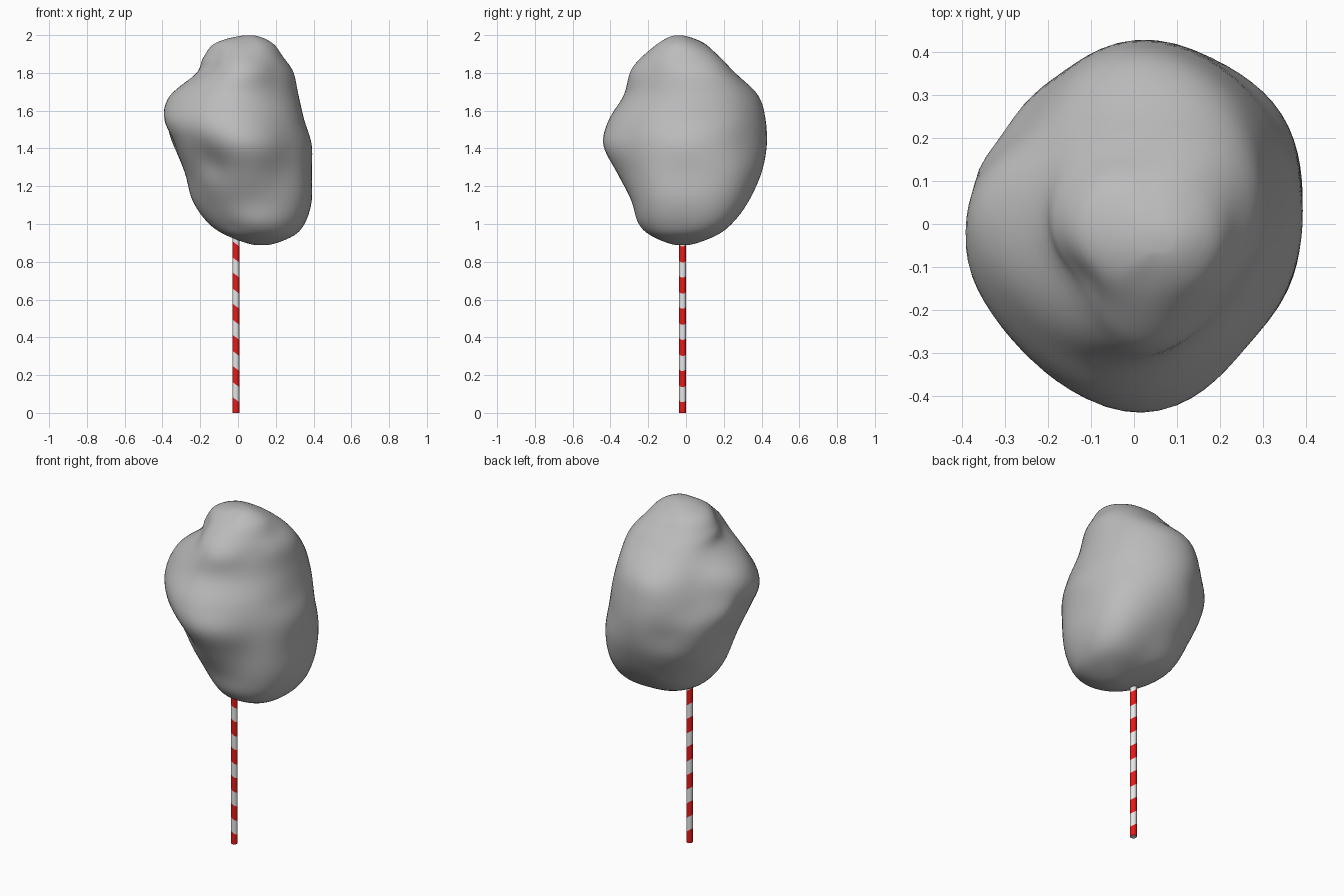
import bpy, bmesh, math
from mathutils import Vector

cube = bpy.data.objects.get("Cube")
if cube:
    bpy.data.objects.remove(cube)


def material(name, r, g, b):
    m = bpy.data.materials.new(name)
    m.use_nodes = True
    m.diffuse_color = (r, g, b, 1)
    m.node_tree.nodes["Principled BSDF"].inputs["Base Color"].default_value = (r, g, b, 1)
    return m


def make_object(name, bm, materials):
    bmesh.ops.recalc_face_normals(bm, faces=bm.faces)
    mesh = bpy.data.meshes.new(name)
    bm.to_mesh(mesh)
    bm.free()
    for m in materials:
        mesh.materials.append(m)
    obj = bpy.data.objects.new(name, mesh)
    bpy.context.scene.collection.objects.link(obj)
    bpy.ops.object.select_all(action='DESELECT')
    obj.select_set(True)
    bpy.context.view_layer.objects.active = obj
    bpy.ops.object.shade_smooth_by_angle(angle=math.radians(60))
    return obj


def bridge(bm, rings, tag=None):
    # Skin a stack of closed rings and cap both ends
    n = len(rings[0])
    for level, (low, high) in enumerate(zip(rings, rings[1:])):
        for i in range(n):
            j = (i + 1) % n
            face = bm.faces.new((low[i], low[j], high[j], high[i]))
            if tag:
                face.material_index = tag(level)
    bm.faces.new(rings[0])
    bm.faces.new(rings[-1])


def spline(a, b, c, d, t):
    # Catmull-Rom blend between b and c
    return b + 0.5 * t * (c - a + t * (2 * a - 5 * b + 4 * c - d + t * (3 * (b - c) + d - a)))


white = material("stripe white", 0.8, 0.8, 0.8)
red = material("stripe red", 0.8, 0.01, 0.01)
grey = material("floss grey", 0.5, 0.5, 0.5)

# Floss outline: height, then reach every 45 degrees starting at +x
outline = [
    (.93, .28, .25, .14, .07, .04, .08, .17, .26),
    (1.0, .35, .35, .24, .20, .15, .15, .25, .33),
    (1.12, .39, .41, .33, .27, .24, .22, .29, .37),
    (1.27, .39, .43, .40, .35, .28, .30, .37, .39),
    (1.42, .39, .41, .43, .38, .34, .37, .44, .39),
    (1.55, .35, .40, .42, .35, .40, .39, .41, .36),
    (1.68, .32, .37, .38, .31, .36, .33, .33, .30),
    (1.8, .29, .31, .26, .24, .22, .24, .29, .27),
    (1.88, .24, .24, .18, .18, .19, .20, .23, .24),
    (1.96, .18, .13, .09, .10, .12, .13, .14, .18),
]

# Lumps and dents: position, push outward, spread
lumps = [
    ((-.15, -.33, 1.32), -.035, .08),
    ((.22, -.30, 1.27), -.02, .10),
    ((-.38, .02, 1.50), -.025, .06),
    ((-.36, .11, 1.47), .02, .06),
    ((-.12, .36, 1.38), -.02, .07),
    ((-.13, -.12, 1.86), -.03, .07),
    ((.0, -.22, 1.82), .015, .07),
]


def centred(row):
    # Turn reaches from the axis into radii about the middle of the ring
    z, reach = row[0], row[1:]
    cx, cy = (reach[0] - reach[4]) / 2, (reach[2] - reach[6]) / 2
    radii = []
    for i, r in enumerate(reach):
        a = i * math.pi / 4
        radii.append(r - cx * math.cos(a) - cy * math.sin(a))
    return [z, cx, cy] + radii


def pole(z, x, y):
    return [z, x, y] + [0.0] * 8


def beyond(level):
    # Mirror a ring through its pole so that the end closes round
    radii = level[3:]
    return level[:3] + [-r for r in radii[4:] + radii[:4]]


levels = [pole(.885, .125, -.02)] + [centred(r) for r in outline] + [pole(2.0, .06, -.04)]
levels = [beyond(levels[1])] + levels + [beyond(levels[-2])]

STEPS, SIDES = 6, 72
samples = []
for k in range(1, len(levels) - 2):
    for s in range(STEPS):
        t = s / STEPS
        samples.append([spline(*v, t) for v in zip(*levels[k - 1:k + 3])])
samples = samples[1:]

bm = bmesh.new()
rings = []
for z, cx, cy, *radii in samples:
    ring = []
    for i in range(SIDES):
        u = i * 8 / SIDES
        q = int(u)
        r = spline(*(radii[(q + d) % 8] for d in (-1, 0, 1, 2)), u - q)
        a = u * math.pi / 4
        out = Vector((math.cos(a), math.sin(a), 0))
        p = Vector((cx, cy, z)) + out * r
        push = sum(h * math.exp(-(p - Vector(c)).length_squared / (2 * w * w)) for c, h, w in lumps)
        ring.append(bm.verts.new(p + out * push))
    rings.append(ring)
bridge(bm, rings)
bmesh.ops.smooth_vert(bm, verts=bm.verts, factor=0.5, use_axis_x=True, use_axis_y=True, use_axis_z=True)
make_object("floss", bm, [grey])

# Stick: slanted cuts divide it into alternating stripes
RADIUS, PITCH, SLANT = 0.018, 0.165, 0.75
cuts = [0]
for n in range(6):
    cuts += [n * PITCH + 0.07, (n + 1) * PITCH - 0.015]
bm = bmesh.new()
rings = []
for z in cuts:
    ring = []
    for i in range(24):
        a = i * math.tau / 24
        x, y = RADIUS * math.cos(a), RADIUS * math.sin(a)
        slant = SLANT if z else 0
        ring.append(bm.verts.new((x - 0.011, y - 0.018, z - slant * x)))
    rings.append(ring)
bridge(bm, rings, lambda level: 1 - level % 2)
make_object("stick", bm, [white, red])
